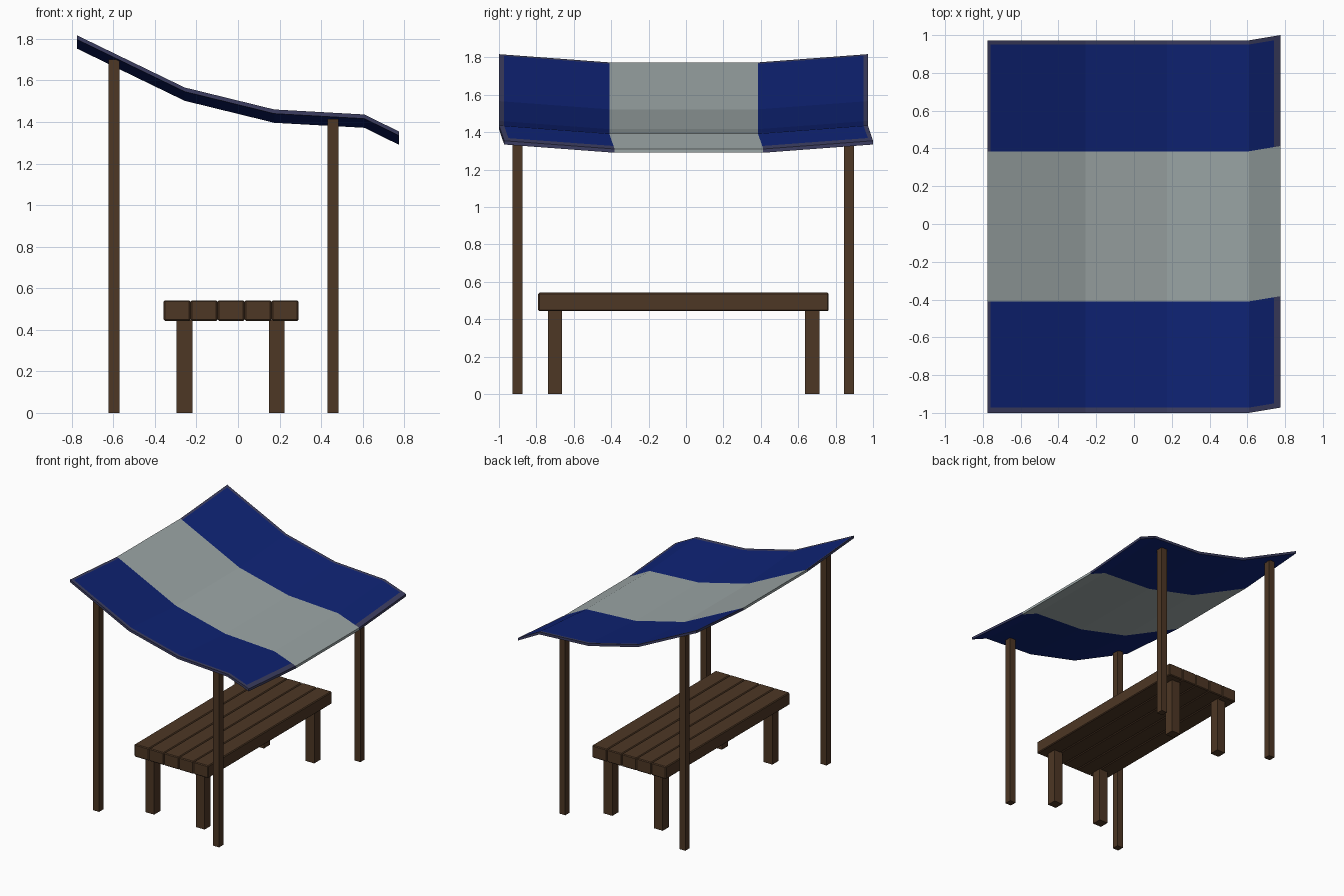
import bpy, bmesh

if "Cube" in bpy.data.objects:
    bpy.data.objects.remove(bpy.data.objects["Cube"])


def material(name, rgb):
    m = bpy.data.materials.new(name)
    m.diffuse_color = (*rgb, 1)
    m.use_nodes = True
    m.node_tree.nodes["Principled BSDF"].inputs["Base Color"].default_value = m.diffuse_color
    return m


WOOD = material("dark brown wood", (0.075, 0.038, 0.018))
BLUE = material("navy cloth", (0.0045, 0.0165, 0.175))
PALE = material("pale grey cloth", (0.33, 0.38, 0.38))
RIM = material("slate hem", (0.045, 0.048, 0.12))


def box(name, x0, x1, y0, y1, z0, z1, bevel=0):
    bm = bmesh.new()
    bmesh.ops.create_cube(bm, size=1)
    for v in bm.verts:
        v.co = ((x0 + x1) / 2 + v.co.x * (x1 - x0),
                (y0 + y1) / 2 + v.co.y * (y1 - y0),
                (z0 + z1) / 2 + v.co.z * (z1 - z0))
    if bevel:
        bmesh.ops.bevel(bm, geom=bm.edges[:], offset=bevel, segments=1, affect='EDGES')
    me = bpy.data.meshes.new(name)
    bm.to_mesh(me)
    bm.free()
    me.materials.append(WOOD)
    ob = bpy.data.objects.new(name, me)
    bpy.context.collection.objects.link(ob)
    return ob


def lerp(points, t):
    for (a, va), (b, vb) in zip(points, points[1:]):
        if t <= b + 1e-6:
            return va + (vb - va) * (t - a) / (b - a)
    return points[-1][1]


# Bench top planks
for i in range(5):
    x = -0.358 + i * 0.13
    box(f"bench_plank_{i + 1}", x, x + 0.129, -0.79, 0.763, 0.443, 0.542, 0.006)

# Bench legs
for sx, x in (("left", -0.257), ("right", 0.186)):
    for sy, y in (("front", -0.70), ("back", 0.675)):
        box(f"bench_leg_{sy}_{sx}", x - 0.038, x + 0.038, y - 0.038, y + 0.038, 0, 0.447)

# Canopy posts, taller on the left
for sx, x, top in (("left", -0.597, 1.70), ("right", 0.457, 1.415)):
    for sy, y in (("front", -0.90), ("back", 0.872)):
        box(f"post_{sy}_{sx}", x - 0.026, x + 0.026, y - 0.027, y + 0.027, 0, top)

# Canopy: sloping profile along x plus a shallow sag along y
slope = [(-0.775, 1.817), (-0.257, 1.566), (0.175, 1.46), (0.608, 1.436), (0.775, 1.354)]
sag = [(-1.0, 0), (-0.41, -0.044), (0.385, -0.044), (0.972, 0)]
shift = [(-0.775, 0), (0.608, 0), (0.775, 0.028)]
xs = [-0.775, -0.76, -0.257, 0.175, 0.608, 0.742, 0.775]
ys = [-1.0, -0.972, -0.41, 0.385, 0.95, 0.972]
THICK = 0.02

bm = bmesh.new()
top = [[bm.verts.new((x, y + lerp(shift, x), lerp(slope, x) + lerp(sag, y)))
        for y in ys] for x in xs]
bot = [[bm.verts.new((v.co.x, v.co.y, v.co.z - THICK)) for v in row] for row in top]
nx, ny = len(xs) - 1, len(ys) - 1


def face(verts, mat):
    bm.faces.new(verts).material_index = mat


for i in range(nx):
    for j in range(ny):
        cloth = 1 if j == 2 else 0
        hem = j in (0, ny - 1) or (j != 2 and i in (0, nx - 1))
        face((top[i][j], top[i + 1][j], top[i + 1][j + 1], top[i][j + 1]), 2 if hem else cloth)
        face((bot[i][j], bot[i][j + 1], bot[i + 1][j + 1], bot[i + 1][j]), cloth)
# Canopy edge strips
for i in range(nx):
    for j in (0, ny):
        face((top[i][j], top[i + 1][j], bot[i + 1][j], bot[i][j]), 2)
for j in range(ny):
    for i in (0, nx):
        face((top[i][j], top[i][j + 1], bot[i][j + 1], bot[i][j]), 1 if j == 2 else 2)
bmesh.ops.recalc_face_normals(bm, faces=bm.faces[:])
mesh = bpy.data.meshes.new("canopy")
bm.to_mesh(mesh)
bm.free()
for m in (BLUE, PALE, RIM):
    mesh.materials.append(m)
bpy.context.collection.objects.link(bpy.data.objects.new("canopy", mesh))
